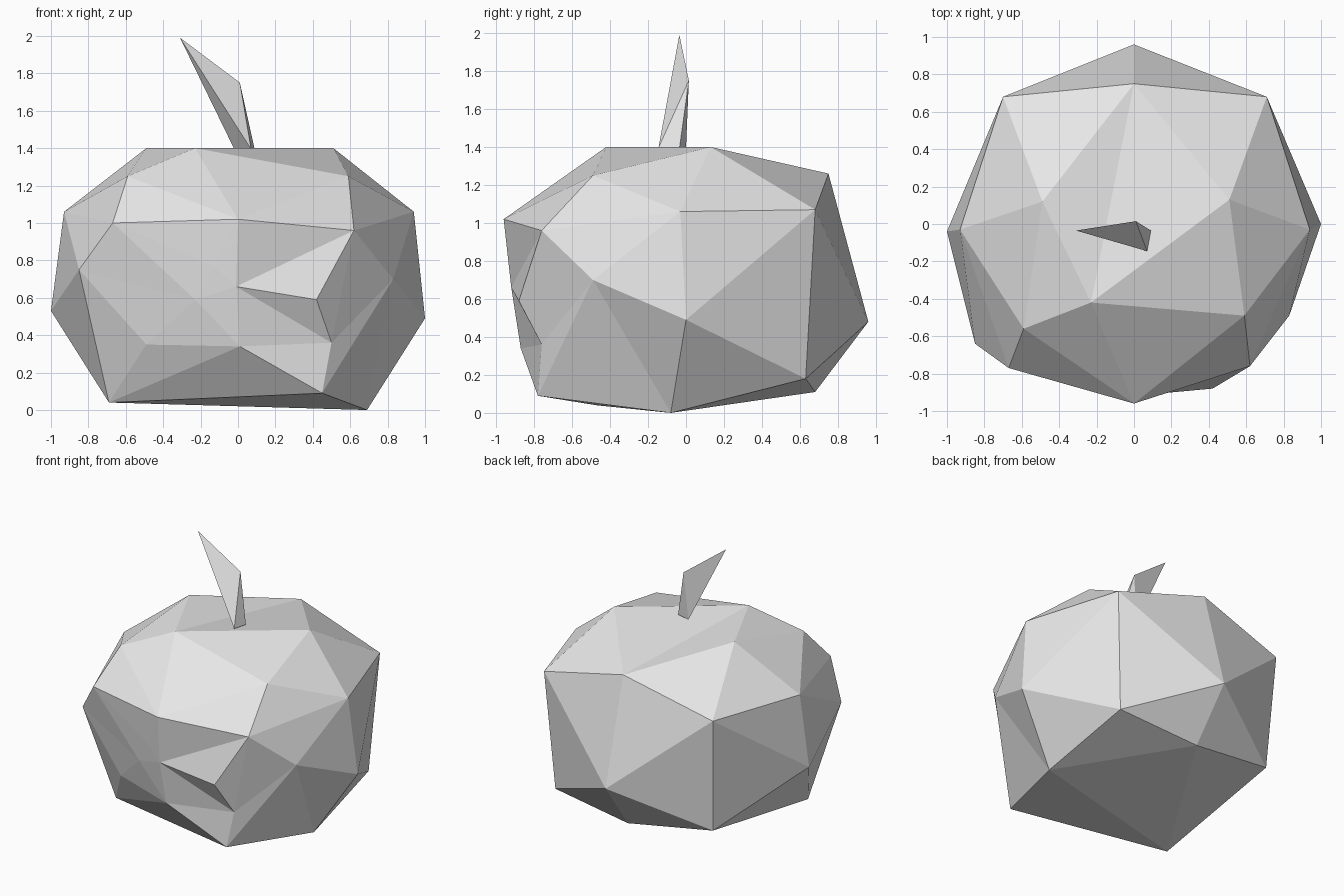
import bpy
import bmesh

cube = bpy.data.objects.get("Cube")
if cube:
    bpy.data.objects.remove(cube, do_unlink=True)

grey = bpy.data.materials.new("plain grey")
grey.use_nodes = True
grey.diffuse_color = (0.8, 0.8, 0.8, 1)
grey.node_tree.nodes["Principled BSDF"].inputs["Base Color"].default_value = grey.diffuse_color


def build_part(name, points, fans):
    """Build a faceted part from fans of triangles: 'centre: rim rim rim'."""
    bm = bmesh.new()
    corner = {key: bm.verts.new(co) for key, co in points.items()}
    for fan in fans:
        centre, rim = fan.split(":")
        rim = rim.split()
        for a, b in zip(rim, rim[1:]):
            bm.faces.new((corner[centre], corner[a], corner[b]))
    bmesh.ops.recalc_face_normals(bm, faces=bm.faces[:])
    mesh = bpy.data.meshes.new(name)
    bm.to_mesh(mesh)
    bm.free()
    mesh.materials.append(grey)
    obj = bpy.data.objects.new(name, mesh)
    bpy.context.collection.objects.link(obj)
    return obj


# Squat faceted fruit body: crown, shoulders, hips, base, and a crooked face
body_points = dict(
    crown_right=(-.49, .12, 1.4),
    crown_left=(.51, .13, 1.4),
    crown_front=(-.23, -.42, 1.4),
    shoulder_left=(.59, -.49, 1.25),
    shoulder_right=(-.59, -.56, 1.25),
    shoulder_back=(0, .75, 1.26),
    side_right=(-.93, -.03, 1.06),
    side_left=(.94, -.03, 1.06),
    back_right=(-.7, .68, 1.07),
    back_left=(.71, .68, 1.07),
    hip_right=(-1, -.04, .53),
    hip_left=(1, 0, .49),
    hip_back=(0, .96, .48),
    heel_right=(-.66, .62, .21),
    heel_back=(.01, .68, .11),
    heel_left=(.65, .63, .18),
    base_right=(-.69, -.47, .04),
    base_left=(.69, -.08, 0),
    base_front=(.45, -.78, .09),
    cheek_right=(-.85, -.64, .75),
    cheek_left=(.83, -.49, .7),
    brow=(0, -.96, 1.02),
    brow_right=(-.67, -.77, 1),
    brow_left=(.62, -.76, .96),
    nose=(-.13, -.9, .77),
    nostril=(-.23, -.85, .59),
    lip=(-.01, -.92, .66),
    lip_left=(.42, -.88, .59),
    mouth_left=(.5, -.76, .36),
    chin=(.01, -.87, .34),
    jaw_right=(-.49, -.7, .35),
)
body_fans = [
    # Crown and shoulders
    "shoulder_back: crown_front crown_left back_left hip_back back_right crown_right crown_front",
    "crown_front: crown_right shoulder_right brow shoulder_left crown_left",
    # Sides
    "side_left: crown_left back_left hip_left cheek_left brow_left shoulder_left crown_left",
    "side_right: crown_right back_right hip_right cheek_right brow_right shoulder_right crown_right",
    "hip_left: back_left heel_left base_left cheek_left",
    "hip_right: back_right heel_right base_right cheek_right",
    # Back and underside
    "hip_back: back_left heel_left heel_back heel_right back_right",
    "heel_back: heel_left base_left base_right heel_right",
    "base_left: base_front base_right",
    # Face
    "brow: shoulder_right brow_right nose lip brow_left shoulder_left",
    "cheek_left: base_left base_front mouth_left brow_left",
    "mouth_left: base_front chin lip lip_left brow_left",
    "lip: lip_left brow_left",
    "lip: nose nostril chin",
    "base_right: base_front chin jaw_right cheek_right",
    "nostril: chin jaw_right cheek_right brow_right nose",
]
build_part("body", body_points, body_fans)

# Bent, pointed stem
stem_points = dict(
    tip=(-.31, -.035, 1.99),
    bend=(.01, .015, 1.75),
    root_front=(.07, -.145, 1.395),
    root_left=(.09, -.035, 1.39),
    root_back=(-.02, 0, 1.395),
)
stem_fans = [
    "bend: tip root_front root_left root_back tip",
    "root_front: tip root_back root_left",
]
build_part("stem", stem_points, stem_fans)
